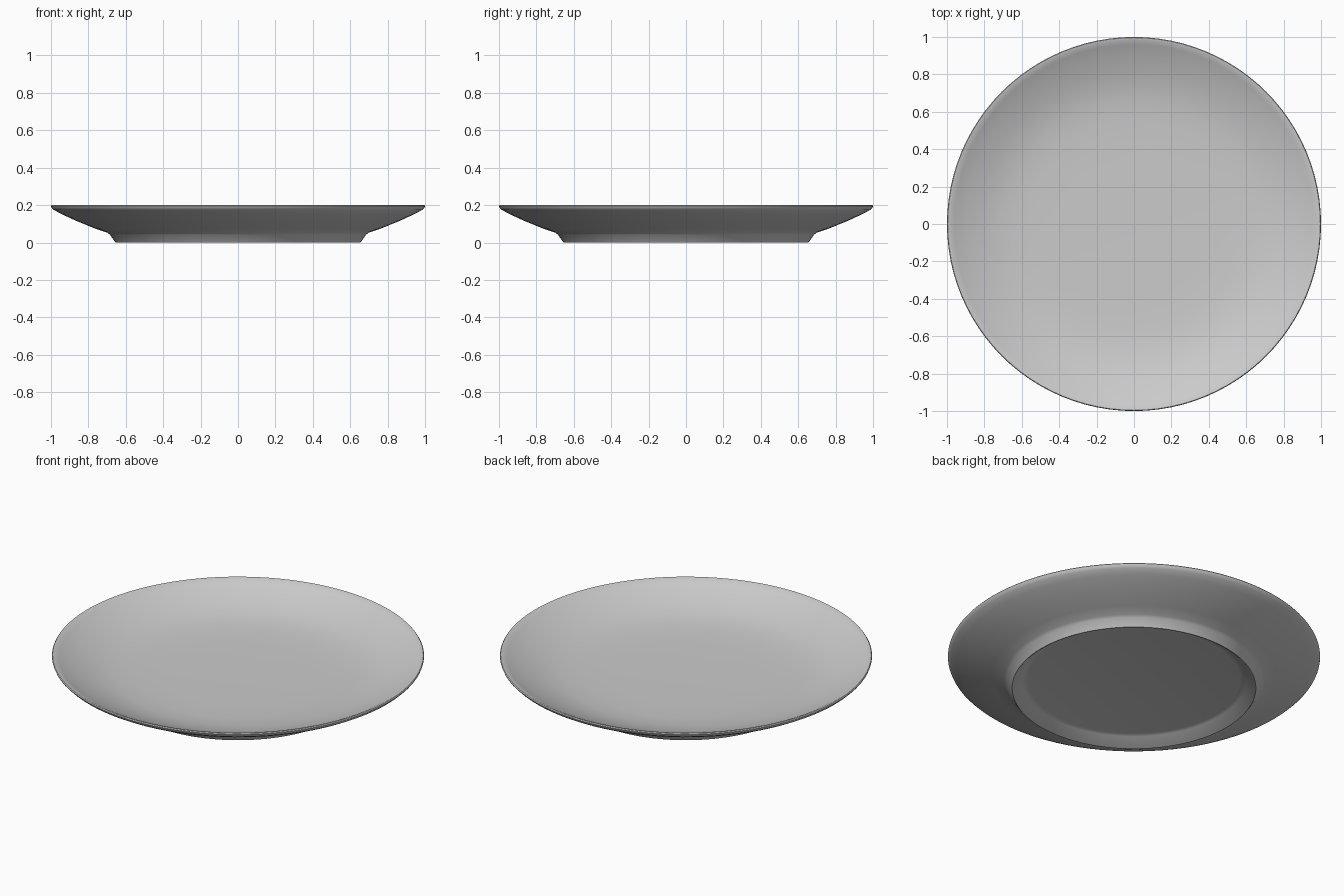
import bpy
import math

cube = bpy.data.objects.get("Cube")
if cube:
    bpy.data.objects.remove(cube, do_unlink=True)

# Glazed ceramic colour
ceramic = bpy.data.materials.new("light_grey_ceramic")
ceramic.use_nodes = True
grey = (0.6, 0.6, 0.6, 1)
ceramic.diffuse_color = grey
ceramic.node_tree.nodes["Principled BSDF"].inputs["Base Color"].default_value = grey


def lathe(name, profile, segments=96):
    """Spin a radius/height profile round z; zero radius closes an end."""
    verts, rings, faces = [], [], []
    for r, z in profile:
        count = segments if r else 1
        rings.append([len(verts) + i for i in range(count)])
        for i in range(count):
            a = math.tau * i / segments
            verts.append((r * math.cos(a), r * math.sin(a), z))
    for low, high in zip(rings, rings[1:]):
        for i in range(segments):
            j = (i + 1) % segments
            quad = [low[i % len(low)], low[j % len(low)],
                    high[j % len(high)], high[i % len(high)]]
            faces.append(list(dict.fromkeys(quad)))
    mesh = bpy.data.meshes.new(name)
    mesh.from_pydata(verts, [], faces)
    mesh.materials.append(ceramic)
    obj = bpy.data.objects.new(name, mesh)
    bpy.context.collection.objects.link(obj)
    bpy.ops.object.select_all(action="DESELECT")
    obj.select_set(True)
    bpy.context.view_layer.objects.active = obj
    bpy.ops.object.shade_smooth_by_angle(angle=math.radians(50))
    return obj


# Underside: recessed base, sharp foot ring, flared outside
underside = [(0, 0.05), (0.57, 0.05), (0.6, 0.045), (0.65, 0),
             (0.655, 0), (0.685, 0.042), (0.7, 0.053), (0.76, 0.073),
             (0.87, 0.118), (0.95, 0.155), (0.985, 0.175)]
# Rounded lip
lip = [(0.997, 0.187), (1.0, 0.195), (0.996, 0.2), (0.985, 0.199)]
# Eating surface: sloped border falling to a shallow well
top = [(0.96, 0.186), (0.9, 0.16), (0.82, 0.13), (0.74, 0.107),
       (0.66, 0.093), (0.56, 0.085), (0.4, 0.081), (0, 0.08)]
lathe("plate", underside + lip + top)
